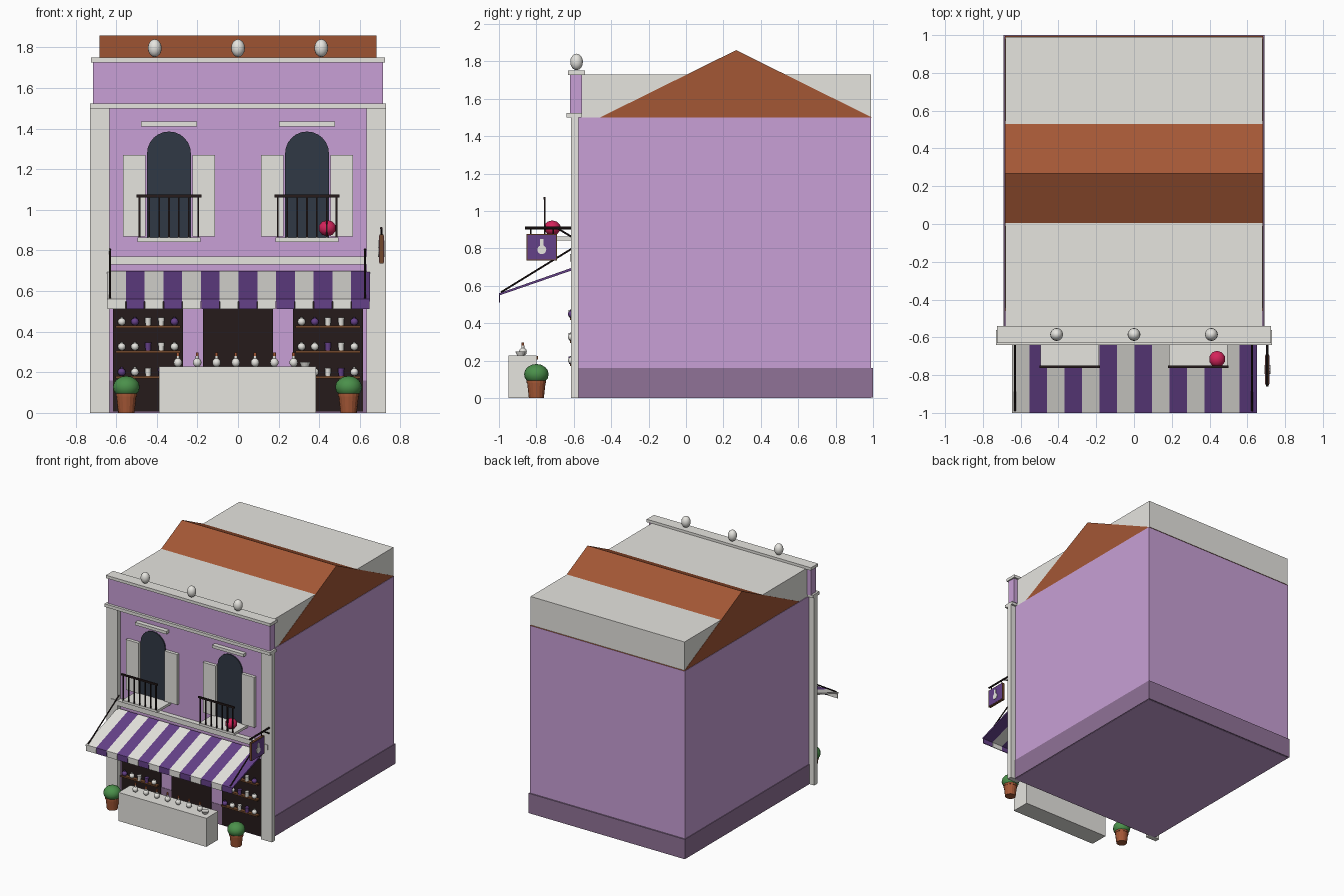
import bpy, bmesh, math
from mathutils import Vector

if "Cube" in bpy.data.objects:
    bpy.data.objects.remove(bpy.data.objects["Cube"], do_unlink=True)


def material(name, r, g, b):
    m = bpy.data.materials.new(name)
    m.use_nodes = True
    m.diffuse_color = (r, g, b, 1)
    node = m.node_tree.nodes["Principled BSDF"]
    node.inputs["Base Color"].default_value = (r, g, b, 1)
    node.inputs["Roughness"].default_value = 0.8
    return m


CREAM = material("cream", .79, .78, .74)
LILAC = material("lilac", .58, .35, .67)
CLAY = material("terracotta", .37, .095, .036)
SLATE = material("slate glass", .03, .04, .06)
VIOLET = material("violet", .13, .052, .25)
PLUM = material("plum", .28, .17, .31)
DARK = material("dark umber", .019, .011, .011)
WOOD = material("wood brown", .17, .065, .025)
GREEN = material("leaf green", .07, .28, .07)
PINK = material("flower pink", .66, .017, .105)


def finish(name, bm, mat, smooth=False):
    bmesh.ops.recalc_face_normals(bm, faces=bm.faces)
    me = bpy.data.meshes.new(name)
    bm.to_mesh(me)
    bm.free()
    for p in me.polygons:
        p.use_smooth = smooth
    me.materials.append(mat)
    ob = bpy.data.objects.new(name, me)
    bpy.context.collection.objects.link(ob)


def box(name, xs, ys, zs, mat):
    bm = bmesh.new()
    bmesh.ops.create_cube(bm, size=1)
    for v in bm.verts:
        v.co = [s[0] if c < 0 else s[1] for c, s in zip(v.co, (xs, ys, zs))]
    finish(name, bm, mat)


def extrude(name, points, offset, mat):
    """Closed prism from a flat outline pushed along an offset."""
    bm = bmesh.new()
    face = bm.faces.new([bm.verts.new(p) for p in points])
    new = bmesh.ops.extrude_face_region(bm, geom=[face], use_keep_orig=True)["geom"]
    for v in new:
        if isinstance(v, bmesh.types.BMVert):
            v.co += Vector(offset)
    finish(name, bm, mat)


def ball(name, at, size, mat, seg=16):
    bm = bmesh.new()
    bmesh.ops.create_uvsphere(bm, u_segments=seg, v_segments=seg // 2, radius=1)
    for v in bm.verts:
        v.co = Vector(at) + Vector([c * s for c, s in zip(v.co, size)])
    finish(name, bm, mat, True)


def tube(name, a, b, r1, r2, mat, seg=12):
    a, b = Vector(a), Vector(b)
    bm = bmesh.new()
    bmesh.ops.create_cone(bm, cap_ends=True, segments=seg, radius1=r1, radius2=r2,
                          depth=(b - a).length)
    turn = (b - a).to_track_quat('Z', 'Y')
    for v in bm.verts:
        v.co = turn @ v.co + (a + b) / 2
    finish(name, bm, mat)


# Building mass, plinth, attic and gabled roof
WALL = -.58
box("wall_body", (-.685, .685), (WALL, .99), (0, 1.5), LILAC)
box("plinth", (-.69, .69), (WALL - .003, 1), (.002, .16), PLUM)
box("attic", (-.68, .68), (WALL, .99), (1.5, 1.73), CREAM)
extrude("roof", [(-.682, -.46, 1.5), (-.682, .268, 1.86), (-.682, .995, 1.5)],
        (1.364, 0, 0), CLAY)

# Parapet with mouldings and finials
box("parapet", (-.715, .715), (-.62, -.555), (1.52, 1.73), LILAC)
box("parapet_moulding", (-.73, .73), (-.64, -.56), (1.5, 1.525), CREAM)
box("parapet_cap", (-.725, .725), (-.63, -.54), (1.727, 1.75), CREAM)
for x in (-.41, 0, .41):
    ball("finial", (x, -.585, 1.797), (.034, .034, .044), CREAM)

# Pilasters and floor band
for s in (-1, 1):
    box("pilaster", sorted((s * .633, s * .73)), (-.615, -.575), (0, 1.5), CREAM)
box("floor_band", (-.695, .695), (-.62, -.575), (.73, .77), CREAM)

# Upper windows with shutters, lintels and balconies
for cx in (-.34, .34):
    arch = [(cx - .108, WALL, .86), (cx + .108, WALL, .86)]
    for i in range(13):
        t = math.pi * i / 12
        arch.append((cx + .108 * math.cos(t), WALL, 1.278 + .108 * math.sin(t)))
    extrude("arched_window", arch, (0, -.009, 0), SLATE)
    for s in (-1, 1):
        box("shutter", sorted((cx + s * .115, cx + s * .227)), (-.605, WALL),
            (.868, 1.27), CREAM)
    box("lintel", (cx - .138, cx + .138), (-.615, WALL), (1.412, 1.435), CREAM)
    box("balcony_floor", (cx - .155, cx + .155), (-.755, WALL), (.843, .863), CREAM)
    box("balcony_rail", (cx - .16, cx + .16), (-.762, -.75), (1.062, 1.075), DARK)
    for i in range(7):
        x = cx - .145 + i * .29 / 6
        box("baluster", (x - .004, x + .004), (-.76, -.752), (.863, 1.065), DARK)
ball("balcony_flower", (.44, -.715, .91), (.046, .046, .04), PINK, 10)

# Shop openings with shelves and goods
for cx in (-.443, 0, .443):
    half = .173
    box("shop_opening", (cx - half, cx + half), (-.59, WALL), (.008, .62), DARK)
    if cx == 0:
        continue
    for row, z in enumerate((.17, .295, .418)):
        box("shelf", (cx - .16, cx + .16), (-.62, WALL), (z, z + .012), WOOD)
        for i in range(5):
            x = cx - .13 + i * .065
            mat = VIOLET if (i + row + 1) % 3 == 1 else CREAM
            if i in (2, 3):
                tube("jar", (x, -.612, z + .012), (x, -.612, z + .052), .013, .016, mat)
            else:
                ball("round_jar", (x, -.612, z + .031), (.02, .02, .019), mat, 12)
                tube("jar_neck", (x, -.612, z + .045), (x, -.612, z + .055),
                     .007, .007, mat)

# Striped awning with hanging valance and stay rods
STRIPES, LEFT, STEP = 14, -.645, .0925
for i in range(STRIPES):
    x0 = LEFT + i * STEP
    mat = VIOLET if i % 2 else CREAM
    extrude("awning_stripe", [(x0, -.6, .7), (x0, -1, .56), (x0, -1, .548),
                              (x0, -.6, .686)], (STEP, 0, 0), mat)
    box("valance_flap", (x0 + .002, x0 + STEP - .002), (-1, -.994), (.512, .556), mat)
for x in (-.63, .625):
    tube("awning_rod", (x, -.6, .805), (x, -.99, .565), .005, .005, DARK, 8)

# Counter with a row of bottles and a dish
box("counter", (-.39, .385), (-.95, -.8), (0, .228), CREAM)
box("counter_back_lip", (-.385, .38), (-.8, -.792), (.205, .224), WOOD)
for i in range(7):
    x = -.296 + i * .095
    ball("bottle", (x, -.872, .248), (.021, .021, .022), CREAM, 12)
    tube("bottle_neck", (x, -.872, .264), (x, -.872, .28), .008, .008, CREAM)
    tube("bottle_stopper", (x, -.872, .278), (x, -.872, .298), .007, .007, CLAY)
tube("dish", (.33, -.885, .228), (.33, -.885, .25), .018, .028, CREAM, 16)

# Potted bushes
for x in (-.55, .545):
    tube("pot", (x, -.8, 0), (x, -.8, .09), .04, .05, CLAY, 16)
    tube("pot_rim", (x, -.8, .08), (x, -.8, .1), .052, .052, CLAY, 16)
    ball("bush", (x, -.8, .127), (.066, .066, .055), GREEN)

# Hanging sign with bracket and bottle emblem
SX = .706
box("sign_frame", (SX - .01, SX + .01), (-.852, -.69), (.735, .878), WOOD)
box("sign_panel", (SX - .012, SX + .012), (-.847, -.695), (.74, .873), VIOLET)
for s in (-1, 1):
    face = SX + s * .012
    tube("emblem_body", (face, -.771, .793), (face + s * .004, -.771, .793),
         .024, .024, CREAM, 16)
    box("emblem_neck", sorted((face, face + s * .004)), (-.78, -.762),
        (.81, .85), CREAM)
tube("sign_bar", (SX, -.6, .909), (SX, -.86, .909), .007, .007, DARK, 8)
tube("sign_strut", (SX, -.6, .855), (SX, -.69, .909), .005, .005, DARK, 8)
for y in (-.83, -.71):
    tube("sign_hanger", (SX, y, .87), (SX, y, .909), .003, .003, DARK, 6)
